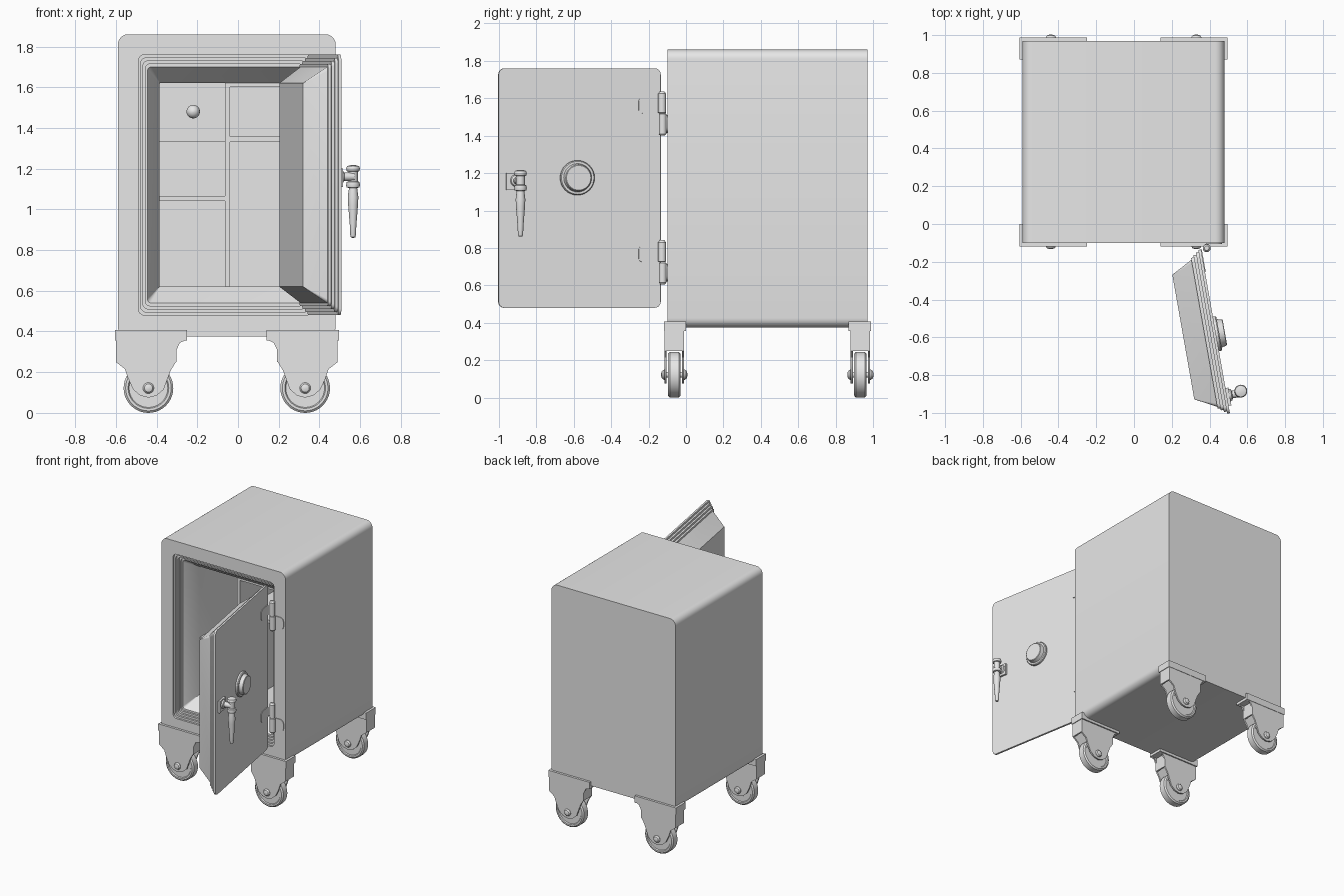
import bpy, bmesh, math
from mathutils import Vector, Matrix

if "Cube" in bpy.data.objects:
    bpy.data.objects.remove(bpy.data.objects["Cube"])

grey = bpy.data.materials.new("grey_metal")
grey.diffuse_color = (0.8, 0.8, 0.8, 1)
grey.use_nodes = True
grey.node_tree.nodes["Principled BSDF"].inputs["Base Color"].default_value = grey.diffuse_color


def loft(name, rings, matrix=None):
    """Skin a list of matching point rings and cap both ends."""
    bm = bmesh.new()
    vs = [[bm.verts.new(p) for p in ring] for ring in rings]
    n = len(vs[0])
    for a, b in zip(vs, vs[1:]):
        for i in range(n):
            j = (i + 1) % n
            bm.faces.new((a[i], a[j], b[j], b[i]))
    bm.faces.new(vs[0])
    bm.faces.new(vs[-1])
    bmesh.ops.recalc_face_normals(bm, faces=bm.faces)
    me = bpy.data.meshes.new(name)
    bm.to_mesh(me)
    bm.free()
    me.materials.append(grey)
    ob = bpy.data.objects.new(name, me)
    bpy.context.collection.objects.link(ob)
    if matrix:
        ob.matrix_world = matrix
    return ob


def rounded(x0, x1, z0, z1, r, y, n=6):
    """Rounded rectangle in the xz plane at depth y."""
    pts = []
    for k, (cx, cz) in enumerate([(x1 - r, z1 - r), (x0 + r, z1 - r),
                                  (x0 + r, z0 + r), (x1 - r, z0 + r)]):
        for i in range(n + 1):
            a = (k + i / n) * math.pi / 2
            pts.append(Vector((cx + r * math.cos(a), y, cz + r * math.sin(a))))
    return pts


def box(name, x, y, z, matrix=None):
    ring = lambda h: [(x[0], y[0], h), (x[1], y[0], h), (x[1], y[1], h), (x[0], y[1], h)]
    return loft(name, [ring(z[0]), ring(z[1])], matrix)


def lathe(name, profile, centre, axis="z", matrix=None, n=32):
    """Turn (radius, height) pairs around an axis through centre."""
    rings = []
    for r, h in profile:
        ring = []
        for i in range(n):
            a = 2 * math.pi * i / n
            c, s = r * math.cos(a), r * math.sin(a)
            p = {"z": (c, s, h), "y": (c, h, s), "x": (h, c, s)}[axis]
            ring.append(Vector(p) + Vector(centre))
        rings.append(ring)
    return loft(name, rings, matrix)


def ball(r, h0=0, n=8):
    return [(max(r * math.sin(math.pi * i / n), 0.001), h0 - r * math.cos(math.pi * i / n))
            for i in range(n + 1)]


# Stepped rim shared by the doorway and the door: (inset fraction, depth)
STEPS = [(0, 0), (0, .015), (.11, .015), (.11, .03), (.22, .03), (.22, .045),
         (.33, .045), (.33, .06), (.43, .06), (1, .173)]


def rim(x0, x1, z0, z1, y, sign):
    return [rounded(x0 + .105 * f, x1 - .105 * f, z0 + .14 * f, z1 - .14 * f,
                    .03 * (1 - f) + .002, y + sign * d) for f, d in STEPS]


# Cabinet: outer shell, stepped doorway, tapered throat and inner chamber
B = (-.59, .48, .375, 1.86)
chamber = rounded(-.385, .275, .62, 1.62, .002, .87)
loft("cabinet", [rounded(*B, .05, .97), rounded(*B, .05, -.10)]
     + rim(-.49, .38, .48, 1.76, -.10, 1) + [chamber])

# Interior fittings
box("divider", (-.065, -.04), (.08, .87), (.62, 1.62))
box("left_shelf", (-.385, -.065), (.08, .87), (1.04, 1.065))
box("right_shelf", (-.04, .275), (.08, .87), (1.332, 1.357))
box("right_top_board", (-.04, .275), (.08, .87), (1.6, 1.62))
box("drawer", (-.385, -.065), (.55, .87), (1.33, 1.62))
lathe("drawer_knob", [(.012, .03), (.012, 0)] + [(r, -h - .02) for r, h in ball(.033)],
      (-.22, .53, 1.48), "y")

# Door, swung open on its hinge: local x runs to the free edge, local y outward
D = Matrix.Translation((.355, -.135, 0)) @ Matrix.Rotation(math.radians(-80), 4, "Z")
loft("door", rim(0, .88, .48, 1.76, 0, -1), D)

# Dial
lathe("dial", [(.093, -.005), (.093, .012), (.088, .018), (.076, .018), (.07, .045),
               (.066, .048)], (.454, 0, 1.175), "y", D)

# Handle
box("handle_base", (.745, .84), (-.005, .015), (1.11, 1.2), D)
lathe("handle_spindle", [(.036, .01), (.03, .025), (.02, .03), (.02, .08)],
      (.785, 0, 1.16), "y", D)
lathe("handle", [(.004, .86), (.011, .863), (.014, .875), (.016, .92), (.024, 1.02),
                 (.026, 1.06), (.02, 1.105), (.031, 1.108), (.034, 1.12), (.031, 1.134),
                 (.023, 1.138), (.023, 1.185), (.031, 1.188), (.034, 1.2),
                 (.03, 1.212), (.012, 1.217)], (.775, .077, 0), "z", D)

# Hinges: two knuckles, a leaf on the door and one on the cabinet front
for z in (1.4, .605):
    lathe("hinge_lower_knuckle", [(.012, 0), (.02, .01), (.02, .115), (.017, .118)],
          (.385, -.125, z))
    lathe("hinge_upper_knuckle", [(.017, .12), (.021, .123), (.021, .225), (.012, .237)],
          (.385, -.128, z))
    leaf = (.0, .12, z + .12, z + .205, .02)
    loft("hinge_door_leaf", [rounded(*leaf, -.002), rounded(*leaf, .004)], D)
    leaf = (.38, .465, z + .015, z + .11, .03)
    loft("hinge_cabinet_leaf", [rounded(*leaf, -.098), rounded(*leaf, -.106)])

# Casters, one design mirrored to the four corners
FORK = [(-.60, .36), (-.60, .25), (-.555, .215), (-.54, .17), (-.515, .115), (-.48, .085),
        (-.44, .075), (-.40, .085), (-.365, .115), (-.345, .17), (-.33, .21), (-.305, .25),
        (-.302, .31), (-.285, .345), (-.25, .36)]
for mx in (False, True):
    for my in (False, True):
        X = lambda x: -.11 - x if mx else x
        Y = lambda y: .87 - y if my else y
        box("caster_plate", (X(-.605), X(-.25)), (Y(-.118), Y(.0)), (.355, .408))
        for a, b in ((-.115, -.103), (-.022, -.01)):
            loft("caster_fork", [[(X(x), Y(y), z) for x, z in FORK] for y in (a, b)])
        for a, b in ((-.60, -.588), (-.314, -.302)):
            box("caster_side_wall", (X(a), X(b)), (Y(-.115), Y(-.01)), (.25, .36))
        c = (X(-.44), Y(-.0625), .122)
        lathe("caster_wheel", [(.05, -.026), (.095, -.026), (.1, -.033), (.112, -.033),
                               (.122, -.024), (.122, .024), (.112, .033), (.1, .033),
                               (.095, .026), (.05, .026)], c, "y", n=40)
        lathe("caster_axle", [(.008, -.07), (.02, -.066), (.027, -.056), (.027, -.05),
                              (.015, -.05), (.015, .05), (.027, .05), (.027, .056),
                              (.02, .066), (.008, .07)], c, "y", n=20)

# Smooth curved surfaces, keep hard edges
for ob in bpy.context.scene.objects:
    ob.select_set(True)
    bpy.context.view_layer.objects.active = ob
bpy.ops.object.shade_smooth_by_angle(angle=math.radians(32))
